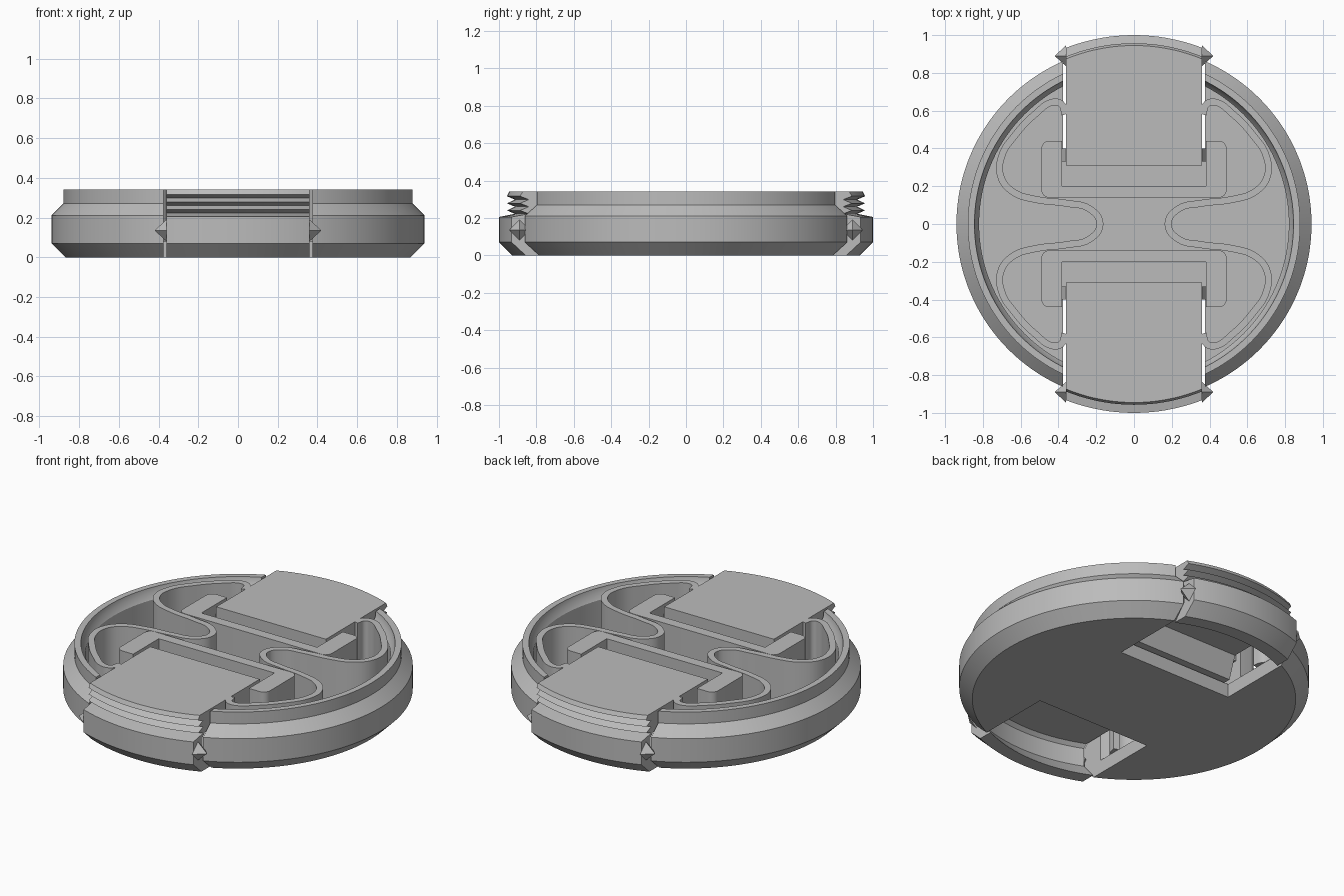
import bpy, bmesh, math
from mathutils import Matrix

cube = bpy.data.objects.get("Cube")
if cube:
    bpy.data.objects.remove(cube, do_unlink=True)

grey = bpy.data.materials.new("plain_grey")
grey.use_nodes = True
GREY = (0.5, 0.5, 0.5, 1)
grey.diffuse_color = GREY
grey.node_tree.nodes["Principled BSDF"].inputs["Base Color"].default_value = GREY

TOP, FLOOR = 0.34, 0.08


def add(name, bm):
    bmesh.ops.recalc_face_normals(bm, faces=bm.faces[:])
    mesh = bpy.data.meshes.new(name)
    bm.to_mesh(mesh)
    bm.free()
    ob = bpy.data.objects.new(name, mesh)
    bpy.context.collection.objects.link(ob)
    mesh.materials.append(grey)
    return ob


def activate(ob):
    bpy.ops.object.select_all(action='DESELECT')
    ob.select_set(True)
    bpy.context.view_layer.objects.active = ob


def smooth(ob):
    activate(ob)
    bpy.ops.object.shade_smooth_by_angle(angle=math.radians(25))


def lathe(name, profile, steps=144):
    """Closed solid of revolution; the profile starts and ends on the axis."""
    bm = bmesh.new()
    vs = [bm.verts.new((r, 0, z)) for r, z in profile]
    edges = [bm.edges.new(p) for p in zip(vs, vs[1:])]
    bmesh.ops.spin(bm, geom=vs + edges, axis=(0, 0, 1), cent=(0, 0, 0),
                   angle=math.tau, steps=steps, use_duplicate=False)
    bmesh.ops.remove_doubles(bm, verts=bm.verts[:], dist=1e-4)
    return add(name, bm)


def box(name, x0, x1, y0, y1, z0, z1):
    bm = bmesh.new()
    bmesh.ops.create_cube(bm, size=1)
    for v in bm.verts:
        v.co = [a + (b - a) * (c + 0.5) for a, b, c in
                zip((x0, y0, z0), (x1, y1, z1), v.co)]
    return add(name, bm)


def boolean(ob, other, operation):
    mod = ob.modifiers.new("cut", 'BOOLEAN')
    mod.operation, mod.object, mod.solver = operation, other, 'EXACT'
    activate(ob)
    bpy.ops.object.modifier_apply(modifier=mod.name)
    bpy.data.objects.remove(other, do_unlink=True)


def prism(name, outline, z0, z1, round_if, radius):
    """Extruded outline with chosen upright edges rounded."""
    bm = bmesh.new()
    face = bm.faces.new([bm.verts.new((x, y, z0)) for x, y in outline])
    new = bmesh.ops.extrude_face_region(bm, geom=[face])["geom"]
    for v in new:
        if isinstance(v, bmesh.types.BMVert):
            v.co.z = z1
    upright = [e for e in bm.edges
               if abs(e.verts[0].co.z - e.verts[1].co.z) > 0.01 and round_if(e.verts[0].co)]
    bmesh.ops.bevel(bm, geom=upright, offset=radius, segments=6, profile=0.5, affect='EDGES')
    return add(name, bm)


# Round cap body with a stepped rim
body = lathe("cap_body", [
    (0, 0), (0.87, 0), (0.94, 0.07), (0.94, 0.21), (0.88, 0.27), (0.88, TOP),
    (0.845, TOP), (0.84, 0.31), (0.82, 0.28), (0.82, FLOOR), (0, FLOOR)])
for s in (-1, 1):
    y0, y1 = sorted((s * 0.34, s * 1.2))
    boolean(body, box("cutter", -0.375, 0.375, y0, y1, -0.1, 0.5), 'DIFFERENCE')
smooth(body)

# Toothed grip edge shared by both sliding buttons
teeth = []
for i in range(3):
    z = 0.24 + i * 0.038
    teeth += [(0.915, z - 0.018), (0.957, z)]
button_profile = [(0, 0.22), (0.9, 0.22), (0.92, 0.2), (0.92, 0.09), (0.85, 0),
                  (0.93, 0), (1.0, 0.07), (1.0, 0.205)] + teeth + [(0.945, TOP), (0, TOP)]

for s, side in ((-1, "front"), (1, "back")):
    # Sliding button: top plate, toothed edge and hanging rim
    button = lathe(side + "_button", button_profile)
    y0, y1 = sorted((s * 0.31, s * 1.2))
    boolean(button, box("cutter", -0.36, 0.36, y0, y1, -0.1, 0.5), 'INTERSECT')
    smooth(button)

    # Inner lip below the plate for the fingers
    y0, y1 = sorted((s * 0.31, s * 0.42))
    lip = box(side + "_button_lip", -0.36, 0.36, y0, y1, FLOOR + 0.01, 0.23)
    for v in lip.data.vertices:
        if v.co.z < 0.2 and abs(v.co.y) > 0.4:
            v.co.y -= s * 0.05

    # U-shaped guide that stops the button
    half = [(0.38, 0.20), (0.38, 0.44), (0.49, 0.44), (0.49, 0.14)]
    outline = [(x, s * y) for x, y in half] + [(-x, s * y) for x, y in reversed(half)]
    smooth(prism(side + "_guide", outline, FLOOR - 0.01, TOP,
                 lambda c: abs(c.x) > 0.45, 0.04))

    for m, hand in ((-1, "right"), (1, "left")):
        # Pointed side latch on the rim
        bm = bmesh.new()
        bmesh.ops.create_cone(bm, cap_ends=True, segments=4, radius1=0.055,
                              radius2=0, depth=0.06)
        bmesh.ops.transform(bm, verts=bm.verts[:], matrix=Matrix.Translation(
            (m * 0.39, s * 0.89, 0.135)) @ Matrix.Rotation(m * math.pi / 2, 4, 'Y'))
        add(f"{side}_{hand}_latch", bm)

        # Small sliding nub beside the plate
        x0, x1 = sorted((m * 0.355, m * 0.38))
        y0, y1 = sorted((s * 0.33, s * 0.4))
        nub = box(f"{side}_{hand}_nub", x0, x1, y0, y1, 0.2, 0.32)
        for v in nub.data.vertices:
            if v.co.z > 0.3 and abs(v.co.x) > 0.37:
                v.co.z -= 0.04

# Looped spring ribbons joining the two buttons
half = [(0.365, 0.58), (0.385, 0.635), (0.43, 0.645), (0.52, 0.585), (0.63, 0.47),
        (0.70, 0.36), (0.705, 0.25), (0.64, 0.17), (0.52, 0.13), (0.36, 0.11),
        (0.235, 0.08)]
path = half + [(0.18, 0)] + [(x, -y) for x, y in reversed(half)]
for m, hand in ((-1, "right"), (1, "left")):
    curve = bpy.data.curves.new(hand + "_spring", 'CURVE')
    curve.dimensions, curve.fill_mode = '2D', 'NONE'
    curve.resolution_u = 6
    curve.extrude = (TOP - FLOOR) / 2
    spline = curve.splines.new('BEZIER')
    spline.bezier_points.add(len(path) - 1)
    for p, (x, y) in zip(spline.bezier_points, path):
        p.co = (m * x, y, 0)
        p.handle_left_type = p.handle_right_type = 'AUTO'
    spring = bpy.data.objects.new(hand + "_spring", curve)
    bpy.context.collection.objects.link(spring)
    spring.location.z = (TOP + FLOOR) / 2
    curve.materials.append(grey)
    activate(spring)
    bpy.ops.object.convert(target='MESH')
    spring = bpy.context.object
    solid = spring.modifiers.new("thickness", 'SOLIDIFY')
    solid.thickness, solid.offset = 0.036, 0
    bpy.ops.object.modifier_apply(modifier=solid.name)
    smooth(spring)
